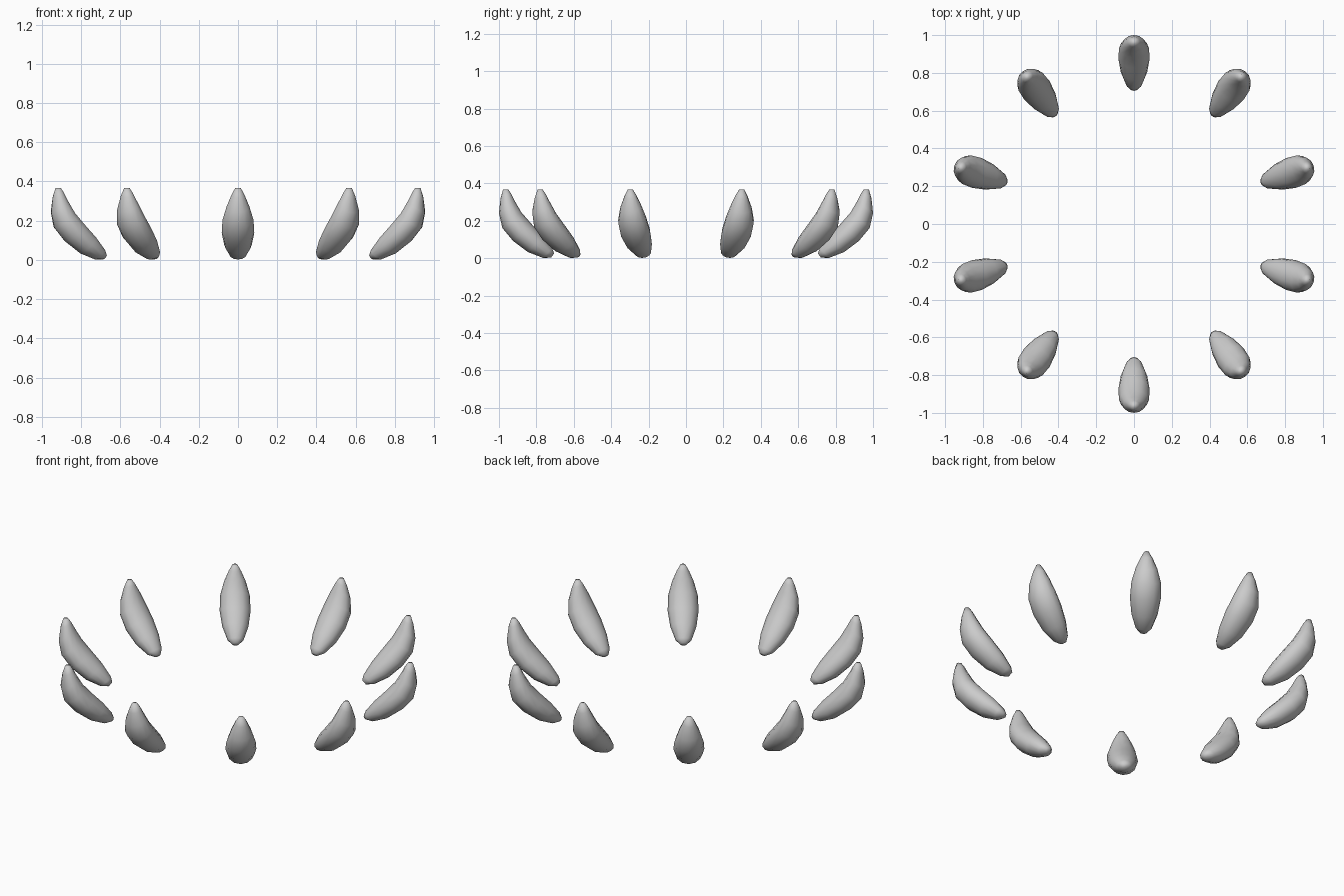
import bpy, bmesh
from math import sin, cos, pi, radians

if "Cube" in bpy.data.objects:
    bpy.data.objects.remove(bpy.data.objects["Cube"])

# Petal stations from base to tip: inner (r, z), outer (r, z), half width
STATIONS = [
    ((.705, .025), (.722, .003), .018),
    ((.715, .052), (.765, .002), .043),
    ((.765, .118), (.845, .033), .070),
    ((.825, .182), (.925, .093), .083),
    ((.880, .245), (.982, .162), .079),
    ((.915, .305), (1.00, .240), .058),
    ((.935, .345), (.992, .318), .033),
    ((.950, .367), (.978, .367), .014),
]
SIDES = 12


def petal_mesh():
    bm = bmesh.new()
    rings = []
    for (ri, zi), (ro, zo), w in STATIONS:
        ring = []
        for k in range(SIDES):
            a = 2 * pi * k / SIDES
            t = (1 + cos(a)) / 2
            ring.append(bm.verts.new((ri + (ro - ri) * t, w * sin(a), zi + (zo - zi) * t)))
        rings.append(ring)
    for a, b in zip(rings, rings[1:]):
        for k in range(SIDES):
            n = (k + 1) % SIDES
            bm.faces.new((a[k], a[n], b[n], b[k]))
    bm.faces.new(rings[0])
    bm.faces.new(rings[-1])
    bmesh.ops.recalc_face_normals(bm, faces=bm.faces)
    for f in bm.faces:
        f.smooth = True
    me = bpy.data.meshes.new("petal")
    bm.to_mesh(me)
    bm.free()
    return me


# Ring of ten petals
mesh = petal_mesh()
for i in range(10):
    ob = bpy.data.objects.new(f"petal_{i + 1}", mesh)
    ob.rotation_euler.z = radians(90 + 36 * i)
    bpy.context.collection.objects.link(ob)
